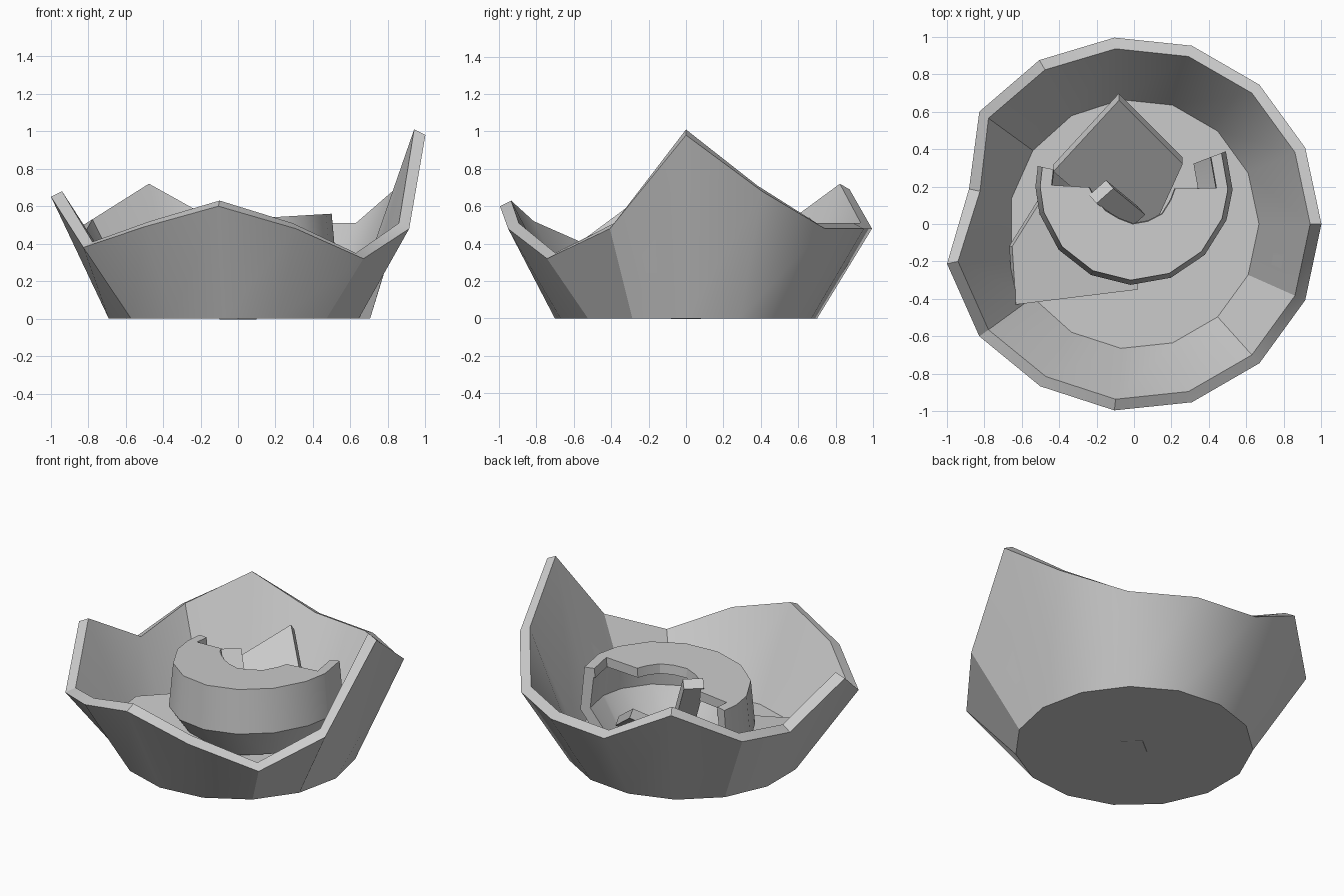
import bpy, bmesh, math
from mathutils import Vector

if "Cube" in bpy.data.objects:
    bpy.data.objects.remove(bpy.data.objects["Cube"])


def make_object(name, verts, faces, smooth=False):
    mesh = bpy.data.meshes.new(name)
    mesh.from_pydata([tuple(v) for v in verts], [], faces)
    bm = bmesh.new()
    bm.from_mesh(mesh)
    bmesh.ops.recalc_face_normals(bm, faces=bm.faces)
    bm.to_mesh(mesh)
    bm.free()
    obj = bpy.data.objects.new(name, mesh)
    bpy.context.collection.objects.link(obj)
    if smooth:
        bpy.context.view_layer.objects.active = obj
        obj.select_set(True)
        bpy.ops.object.shade_smooth_by_angle(angle=math.radians(30))
        obj.select_set(False)
    return obj


def polar(r, deg, z, centre=(0, 0)):
    a = math.radians(deg)
    return (centre[0] + r * math.cos(a), centre[1] + r * math.sin(a), z)


def slab(name, outline, thickness):
    """Broken flat shard: a 3D outline extruded downwards along its normal."""
    top = [Vector(p) for p in outline]
    normal = (top[1] - top[0]).cross(top[-1] - top[0]).normalized()
    if normal.z < 0:
        normal = -normal
    n = len(top)
    verts = top + [p - normal * thickness for p in top]
    faces = [list(range(n)), list(range(n, 2 * n))]
    faces += [[i, (i + 1) % n, n + (i + 1) % n, n + i] for i in range(n)]
    return make_object(name, verts, faces)


# Broken bowl: 15 sides, each column runs straight from base to a jagged rim
SIDES = 15
rim_z = [.98, .68, .48, .48, .48, .69, .50, .42, .65, .38, .49, .60, .48, .32, .48]
rim_r = [1.0] * SIDES
rim_r[5], rim_r[6], rim_r[7], rim_r[8], rim_r[9] = 1.01, 1.02, .90, 1.02, 1.02
verts, faces = [], []
for i in range(SIDES):
    a, r, z = i * 24, rim_r[i], rim_z[i]
    verts += [polar(.705, a, .0), polar(r, a, z),
              polar(r - .06, a, z + .03), polar(.667, a, .06)]
for i in range(SIDES):
    j = (i + 1) % SIDES
    for k in range(3):
        faces.append([i * 4 + k, j * 4 + k, j * 4 + k + 1, i * 4 + k + 1])
faces.append([i * 4 for i in range(SIDES)])
faces.append([i * 4 + 3 for i in range(SIDES)])
make_object("broken_bowl", verts, faces, smooth=True)

# Upturned neck fragment: partial ring with a flat top and a jagged hole
sections = [(168, .44), (179, .44), (181, .24), (196, .22), (220, .20),
            (244, .19), (268, .20), (292, .20), (316, .21), (340, .21),
            (357, .22), (359, .44), (381, .44)]
verts, faces = [], []
for a, hole in sections:
    profile = [(hole, .53), (.50, .53), (.525, .25), (.40, .06),
               (.34, .08), (.465, .27), (.445, .47), (hole - .005, .47)]
    for r, z in profile:
        x, y, z = polar(r, a, z, (0, .2))
        verts.append((x, y, z + .06 * x))
P = 8
for i in range(len(sections) - 1):
    for k in range(P):
        m = (k + 1) % P
        faces.append([i * P + k, i * P + m, (i + 1) * P + m, (i + 1) * P + k])
faces.append(list(range(P)))
faces.append(list(range((len(sections) - 1) * P, len(sections) * P)))
make_object("neck_fragment", verts, faces, smooth=True)

# Loose shards inside the bowl
slab("leaning_shard", [(-.08, .66, .54), (-.43, .28, .25), (-.06, -.04, .06),
                       (.10, -.03, .05), (.26, .32, .27)], .06)
slab("flat_shard", [(-.65, -.12, .22), (-.63, -.43, .20), (.02, -.35, .10),
                    (.04, .0, .11), (-.50, .12, .19)], .06)
slab("upright_splinter", [(-.20, .11, .56), (-.11, .19, .56),
                          (.06, .05, .22), (-.03, -.03, .22)], .07)
# Shard tip showing through the underside
slab("base_chip", [(-.10, 0, .03), (0, -.08, .03), (.10, 0, .03), (0, .08, .03)], .034)
